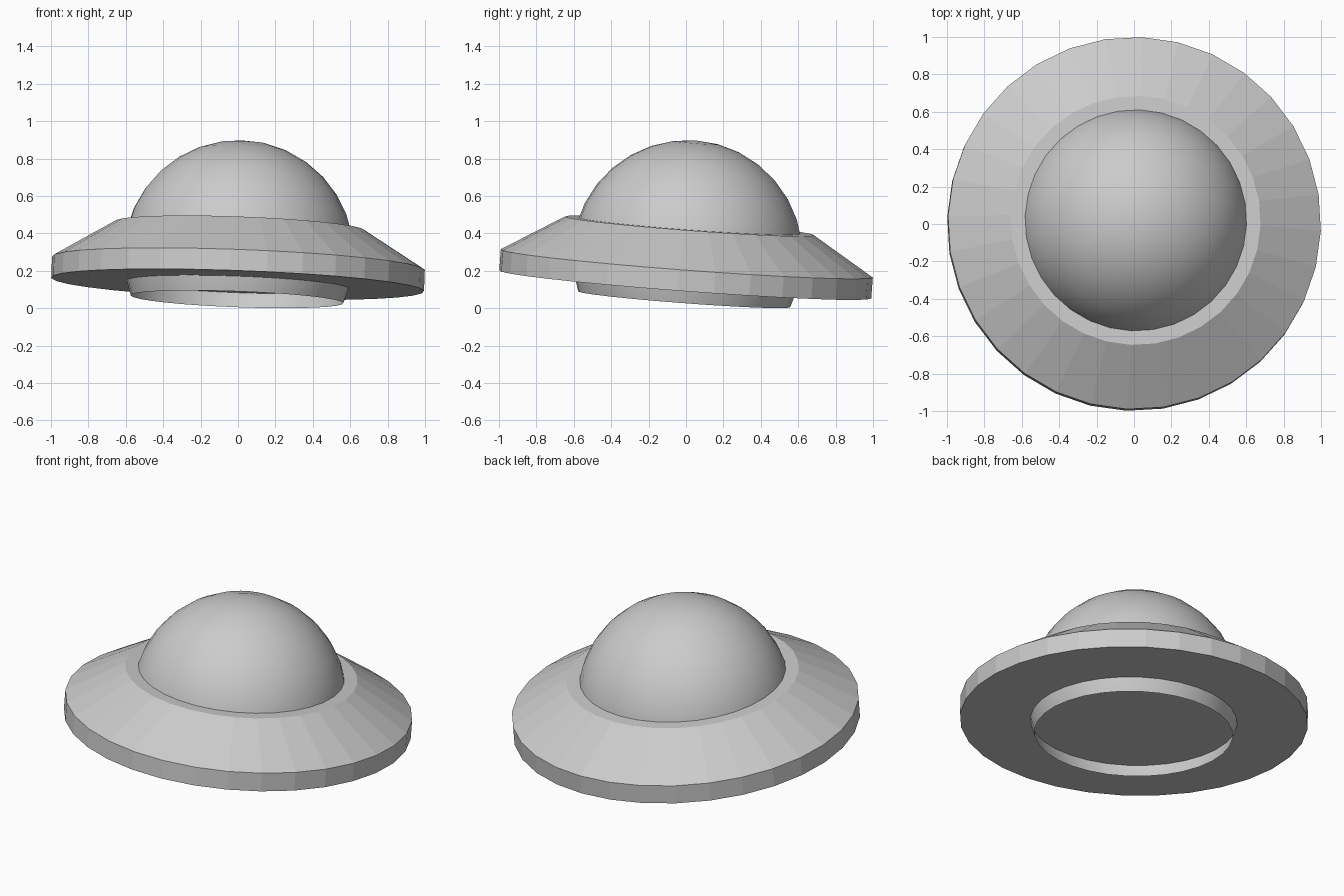
import bpy, bmesh, math
from mathutils import Vector, Matrix

if "Cube" in bpy.data.objects:
    bpy.data.objects.remove(bpy.data.objects["Cube"])

SIDES = 32
# whole model leans slightly to the right and back
AXIS = Vector((0.037, 0.075, 1.0))
LEAN = (Matrix.Translation((-0.002, -0.004, 0.127))
        @ Vector((0, 0, 1)).rotation_difference(AXIS).to_matrix().to_4x4()
        @ Matrix.Rotation(math.radians(-2.3), 4, 'Z'))


def add_object(name, bm):
    bm.transform(LEAN)
    mesh = bpy.data.meshes.new(name)
    bm.to_mesh(mesh)
    bm.free()
    obj = bpy.data.objects.new(name, mesh)
    bpy.context.collection.objects.link(obj)
    return obj


# saucer hull: vertical rim, sloping deck, flat collar and underside
bm = bmesh.new()
rings = []
for r, z in [(0.998, 0.0), (0.998, 0.113), (0.668, 0.314)]:
    rings.append([bm.verts.new((r * math.cos(2 * math.pi * i / SIDES),
                                r * math.sin(2 * math.pi * i / SIDES), z))
                  for i in range(SIDES)])
for low, high in zip(rings, rings[1:]):
    for i in range(SIDES):
        j = (i + 1) % SIDES
        bm.faces.new((low[i], low[j], high[j], high[i]))
bm.faces.new(rings[0][::-1])
bm.faces.new(rings[-1])
add_object("saucer_hull", bm)

# dome: sphere with its lower cap removed, open edge showing under the hull
R = 0.616
bm = bmesh.new()
bmesh.ops.create_uvsphere(bm, u_segments=SIDES, v_segments=16, radius=R)
cut = -R * math.sin(math.radians(22.5)) - 0.01
bmesh.ops.delete(bm, geom=[v for v in bm.verts if v.co.z < cut], context='VERTS')
bmesh.ops.translate(bm, verts=bm.verts, vec=(0, 0, 0.156))
for f in bm.faces:
    f.smooth = True
add_object("dome", bm)
